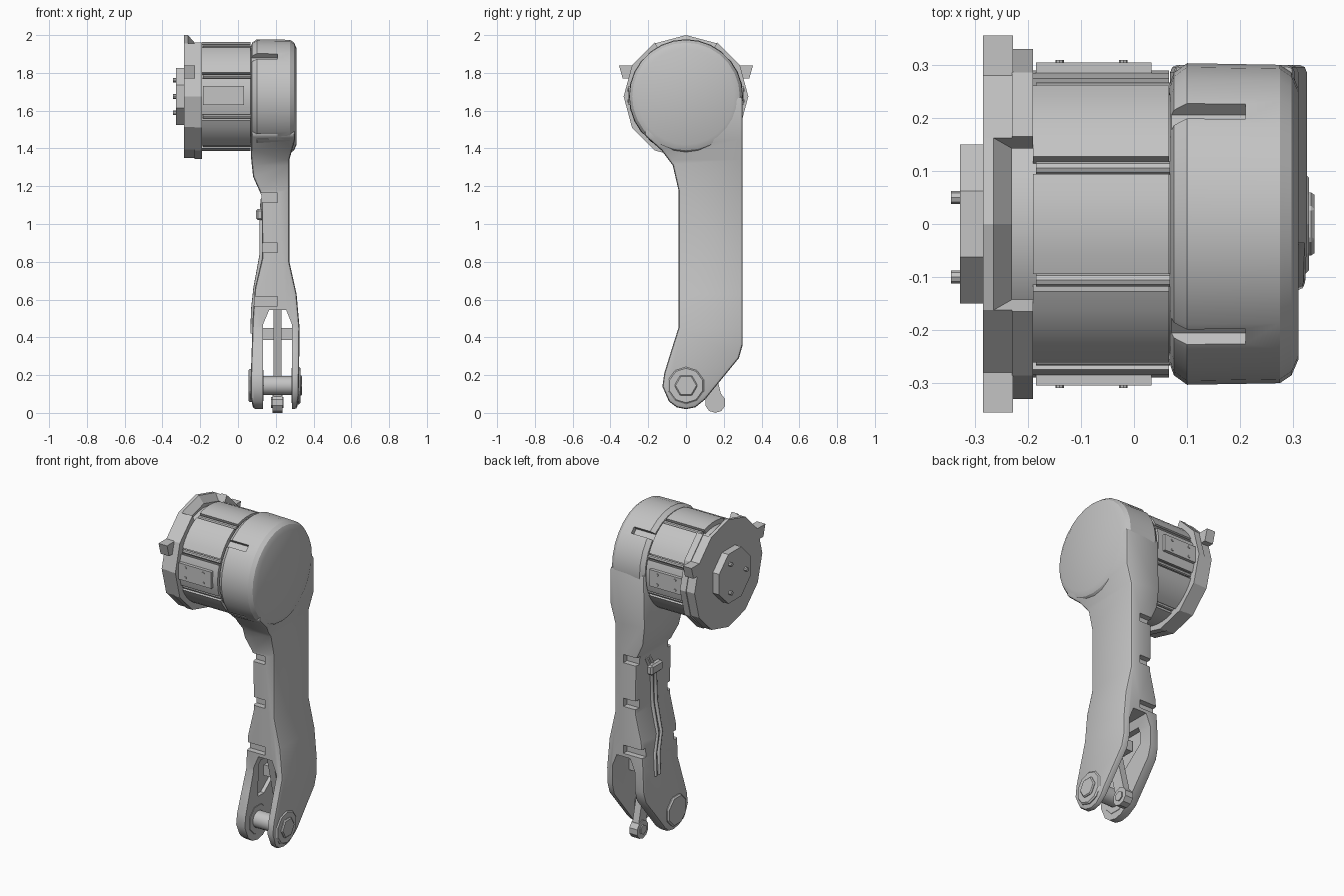
import bpy, bmesh, math
from math import sin, cos, pi, radians
from mathutils import Matrix, Vector

cube = bpy.data.objects.get("Cube")
if cube:
    bpy.data.objects.remove(cube, do_unlink=True)

grey = bpy.data.materials.new("plain_grey")
grey.use_nodes = True
grey.diffuse_color = (0.55, 0.55, 0.55, 1)
grey.node_tree.nodes["Principled BSDF"].inputs["Base Color"].default_value = grey.diffuse_color

HUB = 1.675   # height of the hub axis
PIN = 0.145   # height of the lower pin


def finish(name, bm):
    bmesh.ops.recalc_face_normals(bm, faces=bm.faces)
    mesh = bpy.data.meshes.new(name)
    bm.to_mesh(mesh)
    bm.free()
    ob = bpy.data.objects.new(name, mesh)
    bpy.context.collection.objects.link(ob)
    mesh.materials.append(grey)
    return ob


def activate(ob):
    bpy.ops.object.select_all(action='DESELECT')
    ob.select_set(True)
    bpy.context.view_layer.objects.active = ob


def smooth(ob, angle=32):
    activate(ob)
    bpy.ops.object.shade_smooth_by_angle(angle=radians(angle))
    return ob


def prism(name, pts, a, b, along_x=True):
    """Extrude (y, z) points along x, or (x, z) points along y."""
    bm = bmesh.new()
    ends = []
    for d in (a, b):
        ends.append([bm.verts.new((d, u, v) if along_x else (u, d, v)) for u, v in pts])
    n = len(pts)
    for e in ends:
        bm.faces.new(e)
    for i in range(n):
        j = (i + 1) % n
        bm.faces.new((ends[0][i], ends[0][j], ends[1][j], ends[1][i]))
    return finish(name, bm)


def ring_pts(y, z, r, n, start=0.0):
    return [(y + r * sin(start + 2 * pi * i / n), z + r * cos(start + 2 * pi * i / n)) for i in range(n)]


def arc_pts(r0, r1, a0, a1, n):
    """Band outline; angles in degrees clockwise from the top of the hub."""
    angles = [radians(a0 + (a1 - a0) * i / n) for i in range(n + 1)]
    outer = [(r1 * sin(t), HUB + r1 * cos(t)) for t in angles]
    inner = [(r0 * sin(t), HUB + r0 * cos(t)) for t in reversed(angles)]
    return outer + inner


def lathe(name, profile, n):
    """Solid of revolution about the hub axis from (x, r) points."""
    bm = bmesh.new()
    rings = [[bm.verts.new((x, y, z)) for y, z in ring_pts(0, HUB, r, n)] for x, r in profile]
    for p, q in zip(rings, rings[1:]):
        for i in range(n):
            j = (i + 1) % n
            bm.faces.new((p[i], p[j], q[j], q[i]))
    bm.faces.new(rings[0])
    bm.faces.new(rings[-1])
    return finish(name, bm)


def box(name, lo, hi, turn=0.0, pivot=(0, 0, 0)):
    bm = bmesh.new()
    bmesh.ops.create_cube(bm, size=1)
    lo, hi = Vector(lo), Vector(hi)
    for v in bm.verts:
        v.co = (lo + hi) / 2 + Vector(c * s for c, s in zip(v.co, hi - lo))
    bmesh.ops.rotate(bm, verts=bm.verts, cent=pivot, matrix=Matrix.Rotation(turn, 3, 'X'))
    return finish(name, bm)


def boolean(ob, tool, operation='DIFFERENCE'):
    activate(ob)
    mod = ob.modifiers.new("cut", 'BOOLEAN')
    mod.operation, mod.solver, mod.object = operation, 'EXACT', tool
    bpy.ops.object.modifier_apply(modifier=mod.name)
    bpy.data.objects.remove(tool, do_unlink=True)


def bevel(ob, width, segments=2):
    activate(ob)
    mod = ob.modifiers.new("round", 'BEVEL')
    mod.width, mod.segments, mod.limit_method = width, segments, 'ANGLE'
    mod.angle_limit = radians(40)
    bpy.ops.object.modifier_apply(modifier=mod.name)


# Arm: side outline intersected with front outline
side = [(-.2, HUB), (-.22, 1.47), (-.13, 1.39), (-.07, 1.31), (-.04, 1.18), (-.04, .45),
        (-.075, .34), (-.115, .21), (-.125, .14), (-.09, .06), (-.05, .03), (0, .02), (.05, .03),
        (.1, .07), (.28, .29), (.3, .36), (.3, HUB)]
front = [(.075, 1.7), (.068, 1.36), (.08, 1.25), (.125, 1.15), (.128, .82), (.09, .66), (.078, .5),
         (.068, .2), (.068, .08), (.085, 0), (.31, 0), (.322, .1), (.326, .45), (.31, .63),
         (.272, .8), (.272, 1.34), (.303, 1.45), (.303, 1.7)]
arm = prism("arm", side, 0, .5)
boolean(arm, prism("front_cutter", front, -.6, .6, along_x=False), 'INTERSECT')
bevel(arm, .018)
boolean(arm, prism("fork_cutter", [(.133, -.1), (.285, -.1), (.285, .47), (.255, .545),
                                  (.165, .545), (.133, .47)], -.5, .5, along_x=False))
boolean(arm, prism("pocket_cutter", [(0, .28), (.06, .28), (.21, .4), (.21, .5), (.01, .5)], .11, .15))
for z in (1.14, .875, .59):
    for y in (-.05, .31):
        boolean(arm, box("notch_cutter", (.0, y - .045, z - .025), (.21, y + .045, z + .025)))
smooth(arm)

# Round hub housing with four diagonal slots
hub = lathe("hub_housing", [(.068, .265), (.075, .285), (.1, .303), (.275, .3), (.297, .285), (.31, .255)], 28)
for k in range(4):
    boolean(hub, box("slot_cutter", (.0, -.02, HUB + .27), (.21, .02, HUB + .35),
                     radians(45 + 90 * k), (0, 0, HUB)))
smooth(hub)

# Motor: core, eight raised panels and eight rods in the grooves
smooth(lathe("motor_core", [(-.24, .262), (.08, .262)], 32))
for k in range(8):
    a = 45 * k
    smooth(prism("motor_panel", arc_pts(.25, .29, a - 19, a + 19, 5), -.19, .066))
    t = radians(a + 22.5)
    smooth(prism("motor_rod", ring_pts(.276 * sin(t), HUB + .276 * cos(t), .012, 8), -.185, .068))

# Top, bottom and side plates with rivets
for s in (-1, 1):
    lo, hi = sorted((.26 * s, .304 * s))
    box("side_plate", (-.185, lo, 1.63), (.033, hi, 1.73))
    for x in (-.14, -.02):
        for z in (1.65, 1.71):
            prism("rivet", [(x + .008 * sin(i * pi / 4), z + .008 * cos(i * pi / 4)) for i in range(8)],
                  .3 * s, .309 * s, along_x=False)

# Flange, its open lip and the two side tabs
lathe("flange", [(-.285, .325), (-.265, .325), (-.23, .285)], 12)
prism("flange_lip", arc_pts(.285, .325, 30, 330, 10), -.285, -.23)
prism("flange_rim", arc_pts(.285, .33, 30, 330, 10), -.23, -.19)
for s in (-1, 1):
    prism("flange_tab", [(.28 * s, 1.77), (.335 * s, 1.77), (.355 * s, 1.84), (.28 * s, 1.84)], -.285, -.228)

# Mounting cap with three bolts
prism("mounting_cap", ring_pts(0, HUB, .162, 8, pi / 8), -.328, -.28)
for k in range(3):
    t = pi / 6 + 2 * pi * k / 3
    prism("cap_bolt", ring_pts(.1 * sin(t), HUB + .1 * cos(t), .012, 8), -.345, -.32)

# Fork pin and bosses
smooth(prism("fork_pin", ring_pts(0, PIN, .05, 16), .1, .31))
bevel(prism("inner_boss", ring_pts(0, PIN, .095, 8, pi / 8), .055, .135), .008, 1)
bevel(prism("outer_boss", ring_pts(0, PIN, .1, 10), .283, .33), .008, 1)
bevel(prism("pin_cap", ring_pts(0, PIN, .062, 6, pi / 6), .3, .34), .006, 1)

# Link hanging inside the fork
prism("link_bar", [(.0, .56), (.07, .56), (.19, .08), (.12, .06)], .188, .23)
smooth(prism("link_eye", ring_pts(.155, .055, .055, 10), .182, .235))
prism("link_pin", ring_pts(.155, .055, .03, 6), .176, .241)
box("fork_crossbar", (.13, .06, .385), (.29, .14, .45))

# Cables and their clip on the inner face
for k, dy in enumerate((0, .035)):
    curve = bpy.data.curves.new("cable", 'CURVE')
    curve.dimensions = '3D'
    curve.bevel_depth, curve.bevel_resolution, curve.use_fill_caps = .011, 2, True
    path = [(.13, .17, 1.13), (.125, .12, 1.04), (.125, .11, .84), (.092, .11, .66), (.08, .15, .55), (.076, .15, .42)]
    spline = curve.splines.new('POLY')
    spline.points.add(len(path) - 1)
    for p, (x, y, z) in zip(spline.points, path):
        p.co = (x, y + dy, z, 1)
    cable = bpy.data.objects.new("cable", curve)
    bpy.context.collection.objects.link(cable)
    curve.materials.append(grey)
bevel(box("cable_clip", (.095, .08, 1.02), (.135, .19, 1.08)), .01, 1)
